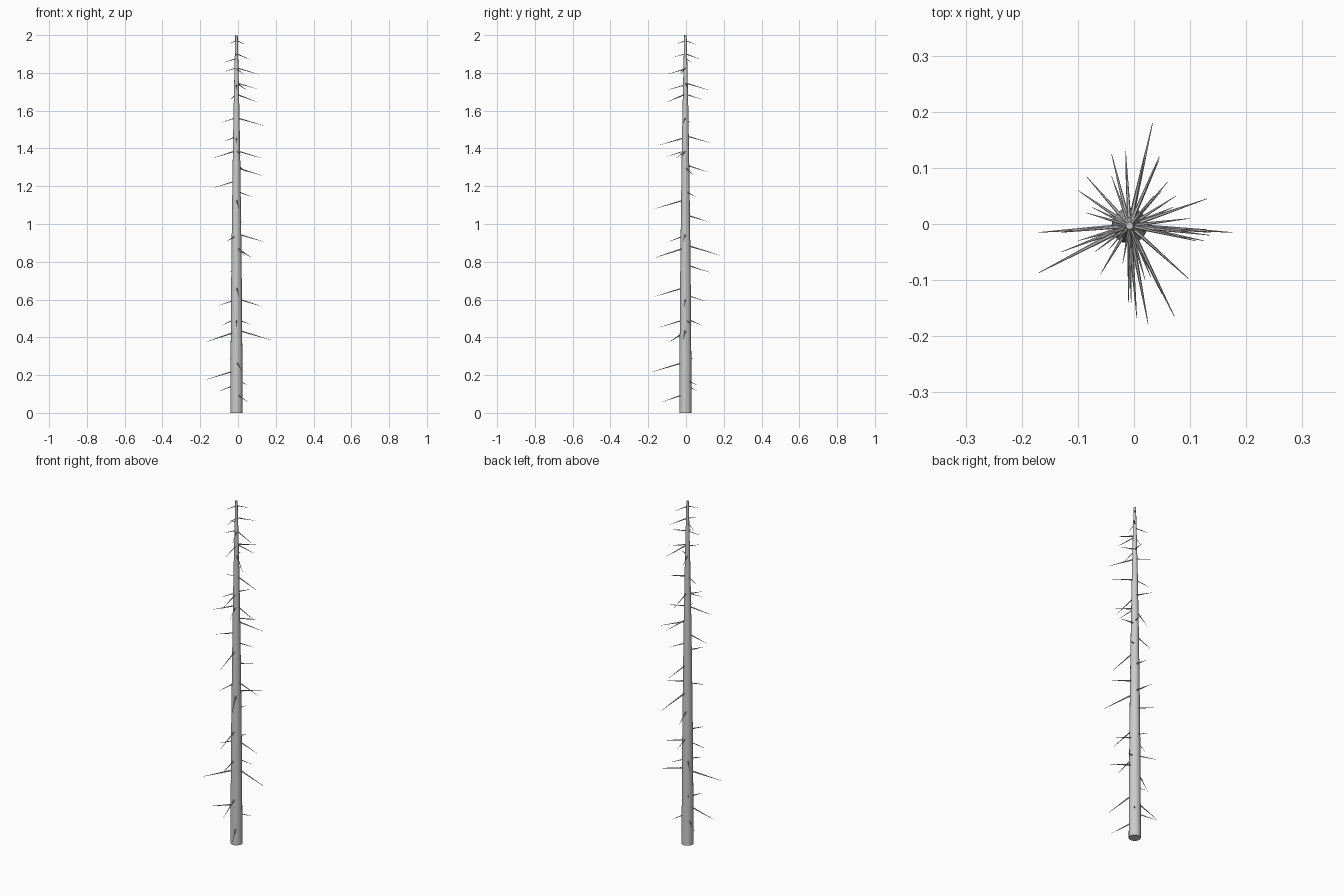
import bpy, bmesh, math
from mathutils import Vector

if "Cube" in bpy.data.objects:
    bpy.data.objects.remove(bpy.data.objects["Cube"])

CX, CY = -0.008, -0.003


def ring_tube(bm, rings, sides, u, v):
    # skin circular cross-sections (centre, radius) and cap both ends
    loops = []
    for c, r in rings:
        loops.append([bm.verts.new(c + u * r * math.cos(2 * math.pi * i / sides)
                                   + v * r * math.sin(2 * math.pi * i / sides))
                      for i in range(sides)])
    for a, b in zip(loops, loops[1:]):
        for i in range(sides):
            j = (i + 1) % sides
            bm.faces.new((a[i], a[j], b[j], b[i]))
    bm.faces.new(loops[0][::-1])
    bm.faces.new(loops[-1])


def finish(bm, name):
    bmesh.ops.recalc_face_normals(bm, faces=bm.faces)
    me = bpy.data.meshes.new(name)
    bm.to_mesh(me)
    bm.free()
    ob = bpy.data.objects.new(name, me)
    bpy.context.collection.objects.link(ob)
    bpy.context.view_layer.objects.active = ob
    ob.select_set(True)
    bpy.ops.object.shade_smooth_by_angle(angle=math.radians(40))
    ob.select_set(False)


# tapered trunk: height, radius
PROFILE = [(0, .032), (.3, .031), (.7, .028), (1.0, .0245), (1.3, .0205),
           (1.6, .0155), (1.8, .011), (2.0, .0065)]


def trunk_radius(z):
    for (z0, r0), (z1, r1) in zip(PROFILE, PROFILE[1:]):
        if z <= z1:
            return r0 + (r1 - r0) * (z - z0) / (z1 - z0)
    return PROFILE[-1][1]


bm = bmesh.new()
ring_tube(bm, [(Vector((CX, CY, z)), r) for z, r in PROFILE], 16,
          Vector((1, 0, 0)), Vector((0, 1, 0)))
finish(bm, "trunk")

# bare drooping twigs: root height, tip x, tip y
TWIGS = [
    (.095, .05, -.125), (.145, -.10, .06), (.17, .05, .06), (.22, -.17, -.015),
    (.265, .025, -.177), (.30, -.045, .04), (.435, .175, -.015), (.425, -.17, -.087),
    (.49, -.01, -.14), (.495, -.085, .085), (.49, .07, .03), (.60, .13, -.01),
    (.595, -.10, -.03), (.62, -.015, .10), (.66, .005, -.167), (.78, -.04, .125),
    (.87, .072, -.165), (.885, .033, .18), (.945, .137, -.015), (.935, -.06, -.09),
    (1.045, .02, .127), (1.125, .005, -.167), (1.17, .075, .05), (1.225, -.13, -.015),
    (1.295, .13, .045), (1.31, .045, .115), (1.385, -.13, -.05), (1.385, .125, -.03),
    (1.385, .02, -.10), (1.455, -.005, -.14), (1.465, -.015, .13), (1.46, -.07, -.05),
    (1.56, .135, -.02), (1.56, -.085, .02), (1.685, .098, -.098), (1.685, -.04, .085),
    (1.745, .045, .12), (1.745, .10, .01), (1.735, -.01, -.10), (1.825, .11, -.03),
    (1.82, .03, -.095), (1.825, -.07, -.03), (1.875, -.075, .03), (1.90, .06, .075),
    (1.90, -.02, -.07), (1.97, -.045, -.045), (1.97, .035, .05),
]
bm = bmesh.new()
for z, x, y in TWIGS:
    out = Vector((x - CX, y - CY, 0))
    length = out.length
    out.normalize()
    start = out * trunk_radius(z) * .6 + Vector((CX, CY, z))
    tip = Vector((x, y, z - .27 * length))
    d = (tip - start).normalized()
    u = d.cross(Vector((0, 0, 1))).normalized()
    v = d.cross(u)
    r = .0015 + .016 * length
    ring_tube(bm, [(start, r), (start.lerp(tip, .5), r * .6), (tip, r * .12)], 6, u, v)
finish(bm, "twigs")
